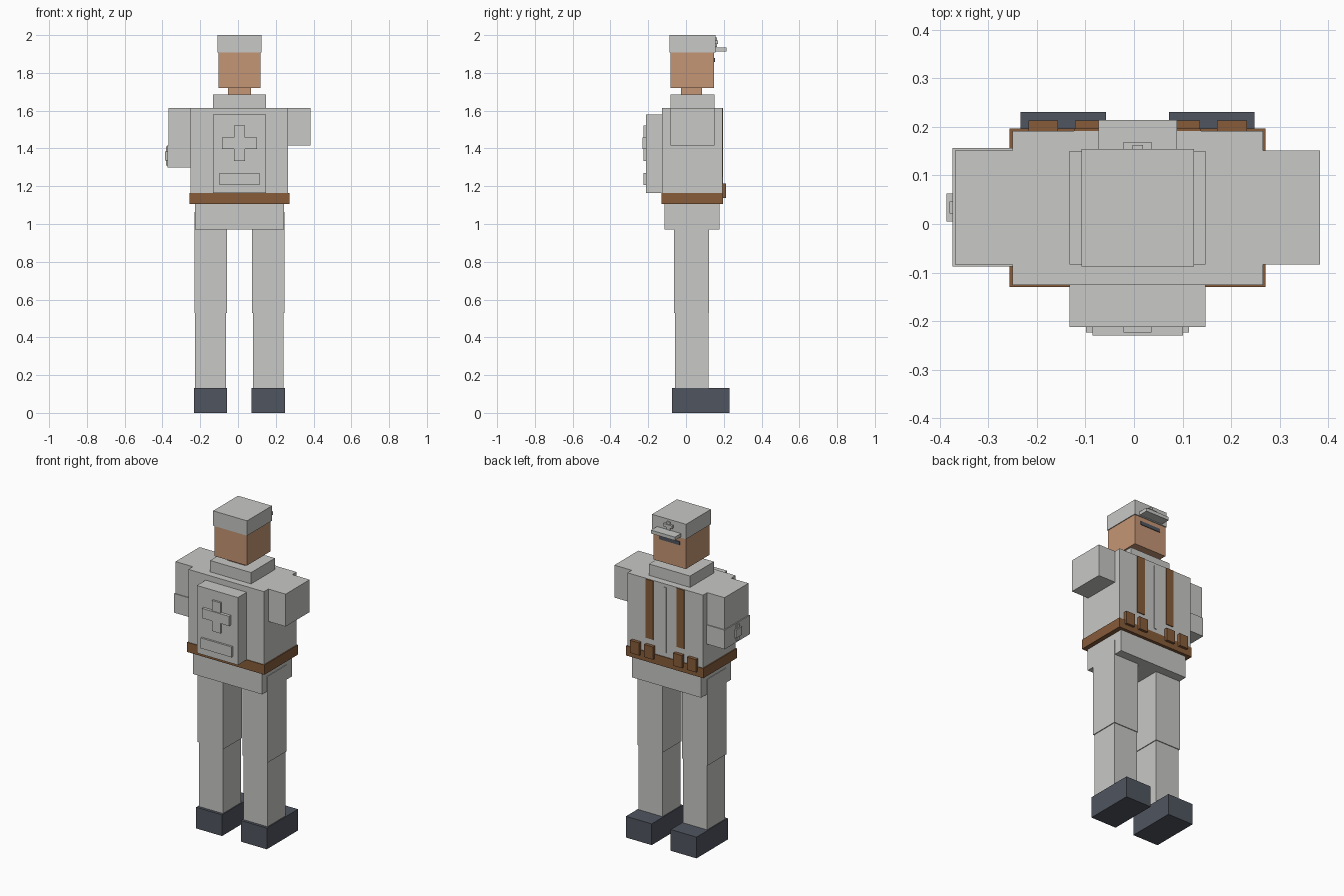
import bpy
import bmesh
from mathutils import Vector

if "Cube" in bpy.data.objects:
    bpy.data.objects.remove(bpy.data.objects["Cube"])

C = 0.0075  # x of the body's mirror plane


def material(name, rgb):
    m = bpy.data.materials.new(name)
    m.diffuse_color = (*rgb, 1.0)
    m.use_nodes = True
    m.node_tree.nodes["Principled BSDF"].inputs["Base Color"].default_value = m.diffuse_color
    return m


GREY = material("light_grey_cloth", (0.58, 0.58, 0.565))
SKIN = material("skin", (0.558, 0.305, 0.178))
BROWN = material("brown_leather", (0.242, 0.107, 0.042))
DARK = material("dark_slate", (0.08, 0.09, 0.114))


def box(name, mat, x, y, z):
    """Box from (min, max) ranges on each axis."""
    lo, hi = Vector((x[0], y[0], z[0])), Vector((x[1], y[1], z[1]))
    bm = bmesh.new()
    bmesh.ops.create_cube(bm, size=1.0)
    bmesh.ops.scale(bm, vec=hi - lo, verts=bm.verts)
    mesh = bpy.data.meshes.new(name)
    bm.to_mesh(mesh)
    bm.free()
    mesh.materials.append(mat)
    ob = bpy.data.objects.new(name, mesh)
    ob.location = (lo + hi) / 2
    bpy.context.collection.objects.link(ob)
    return ob


def mid(name, mat, half, y, z):
    """Box centred on the mirror plane."""
    return box(name, mat, (C - half, C + half), y, z)


def pair(name, mat, inner, outer, y, z):
    """Two mirrored boxes, given as distances from the mirror plane."""
    box(name + "_right", mat, (C + inner, C + outer), y, z)
    box(name + "_left", mat, (C - outer, C - inner), y, z)


# Head, cap and visor
mid("head", SKIN, 0.111, (-0.083, 0.149), (1.72, 1.91))
mid("cap", GREY, 0.116, (-0.088, 0.155), (1.908, 2.0))
mid("visor", GREY, 0.081, (0.150, 0.214), (1.913, 1.934))
mid("cap_badge_upright", GREY, 0.011, (0.150, 0.163), (1.937, 1.987))
mid("cap_badge_bar", GREY, 0.029, (0.150, 0.169), (1.953, 1.972))
mid("eye_slit", DARK, 0.07, (0.146, 0.153), (1.858, 1.88))
mid("neck", SKIN, 0.06, (-0.026, 0.086), (1.68, 1.725))

# Torso
mid("collar", GREY, 0.14, (-0.083, 0.15), (1.61, 1.685))
mid("torso", GREY, 0.258, (-0.126, 0.192), (1.16, 1.615))
mid("belt", BROWN, 0.264, (-0.13, 0.197), (1.105, 1.165))
mid("hips", GREY, 0.236, (-0.113, 0.178), (0.97, 1.108))
mid("zipper", GREY, 0.008, (0.19, 0.197), (1.19, 1.595))
pair("strap", BROWN, 0.079, 0.131, (0.19, 0.197), (1.25, 1.613))
pair("inner_pouch", BROWN, 0.069, 0.129, (0.19, 0.213), (1.137, 1.215))
pair("outer_pouch", BROWN, 0.164, 0.225, (0.19, 0.213), (1.137, 1.215))

# Backpack with cross and pocket
mid("backpack", GREY, 0.14, (-0.212, -0.12), (1.163, 1.58))
mid("backpack_cross_upright", GREY, 0.029, (-0.224, -0.205), (1.333, 1.522))
mid("backpack_cross_bar", GREY, 0.093, (-0.23, -0.205), (1.398, 1.458))
mid("backpack_pocket", GREY, 0.106, (-0.224, -0.205), (1.206, 1.27))

# Sleeves, with one longer arm carrying a cross patch
pair("sleeve", GREY, 0.25, 0.376, (-0.083, 0.151), (1.415, 1.615))
box("forearm_band", GREY, (-0.374, -0.245), (-0.088, 0.157), (1.30, 1.418))
box("arm_cross_upright", GREY, (-0.380, -0.365), (0.022, 0.046), (1.31, 1.41))
box("arm_cross_bar", GREY, (-0.386, -0.365), (0.005, 0.063), (1.335, 1.385))

# Legs and shoes
pair("thigh", GREY, 0.066, 0.239, (-0.063, 0.123), (0.53, 1.063))
pair("shin", GREY, 0.071, 0.234, (-0.057, 0.118), (0.12, 0.535))
pair("shoe", DARK, 0.065, 0.241, (-0.074, 0.231), (0.0, 0.131))
